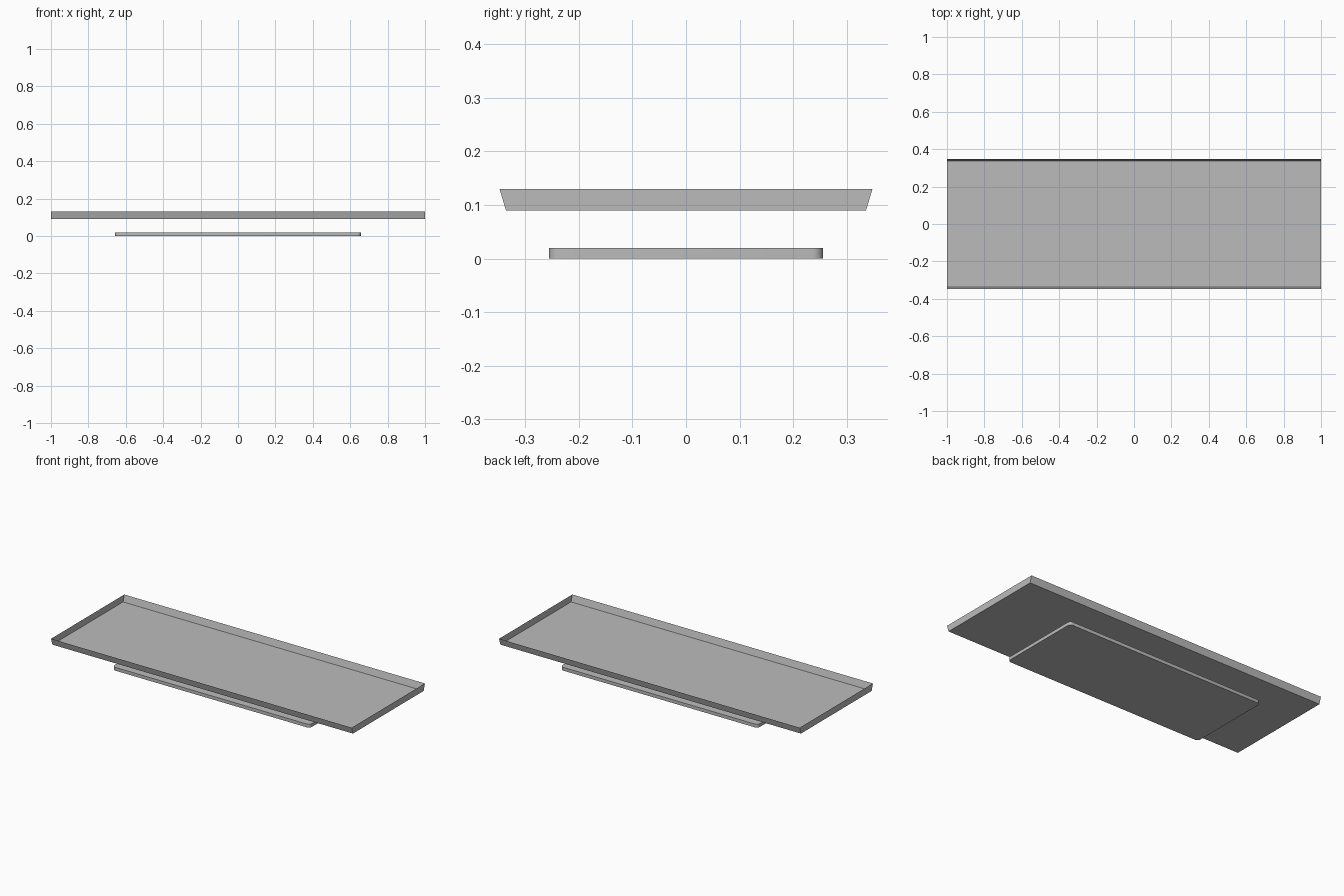
import bpy
import bmesh

cube = bpy.data.objects.get("Cube")
if cube:
    bpy.data.objects.remove(cube, do_unlink=True)

grey = bpy.data.materials.new("plain_grey")
grey.use_nodes = True
color = (0.5, 0.5, 0.5, 1.0)
grey.diffuse_color = color
grey.node_tree.nodes["Principled BSDF"].inputs["Base Color"].default_value = color


def box(name, size, z):
    """Return a new object and its bmesh: a box resting at height z."""
    bm = bmesh.new()
    bmesh.ops.create_cube(bm, size=1)
    for v in bm.verts:
        v.co = (v.co.x * size[0], v.co.y * size[1], z + (v.co.z + 0.5) * size[2])
    mesh = bpy.data.meshes.new(name)
    mesh.materials.append(grey)
    obj = bpy.data.objects.new(name, mesh)
    bpy.context.collection.objects.link(obj)
    return obj, bm


def finish(obj, bm):
    bm.to_mesh(obj.data)
    bm.free()


# Open sheet tray with flared long sides and upright ends
tray, bm = box("tray", (2.0, 0.672, 0.04), 0.09)
top = max(bm.faces, key=lambda f: f.calc_center_median().z)
for v in top.verts:
    v.co.y *= 0.348 / 0.336
bmesh.ops.delete(bm, geom=[top], context="FACES_ONLY")
finish(tray, bm)

# Flat base plate with rounded upright corners
base, bm = box("base_plate", (1.314, 0.512, 0.02), 0)
uprights = [e for e in bm.edges if abs(e.verts[0].co.z - e.verts[1].co.z) > 0.01]
bmesh.ops.bevel(bm, geom=uprights, offset=0.02, segments=6, profile=0.5, affect="EDGES")
finish(base, bm)

bpy.ops.object.select_all(action="DESELECT")
base.select_set(True)
bpy.context.view_layer.objects.active = base
bpy.ops.object.shade_smooth_by_angle()
